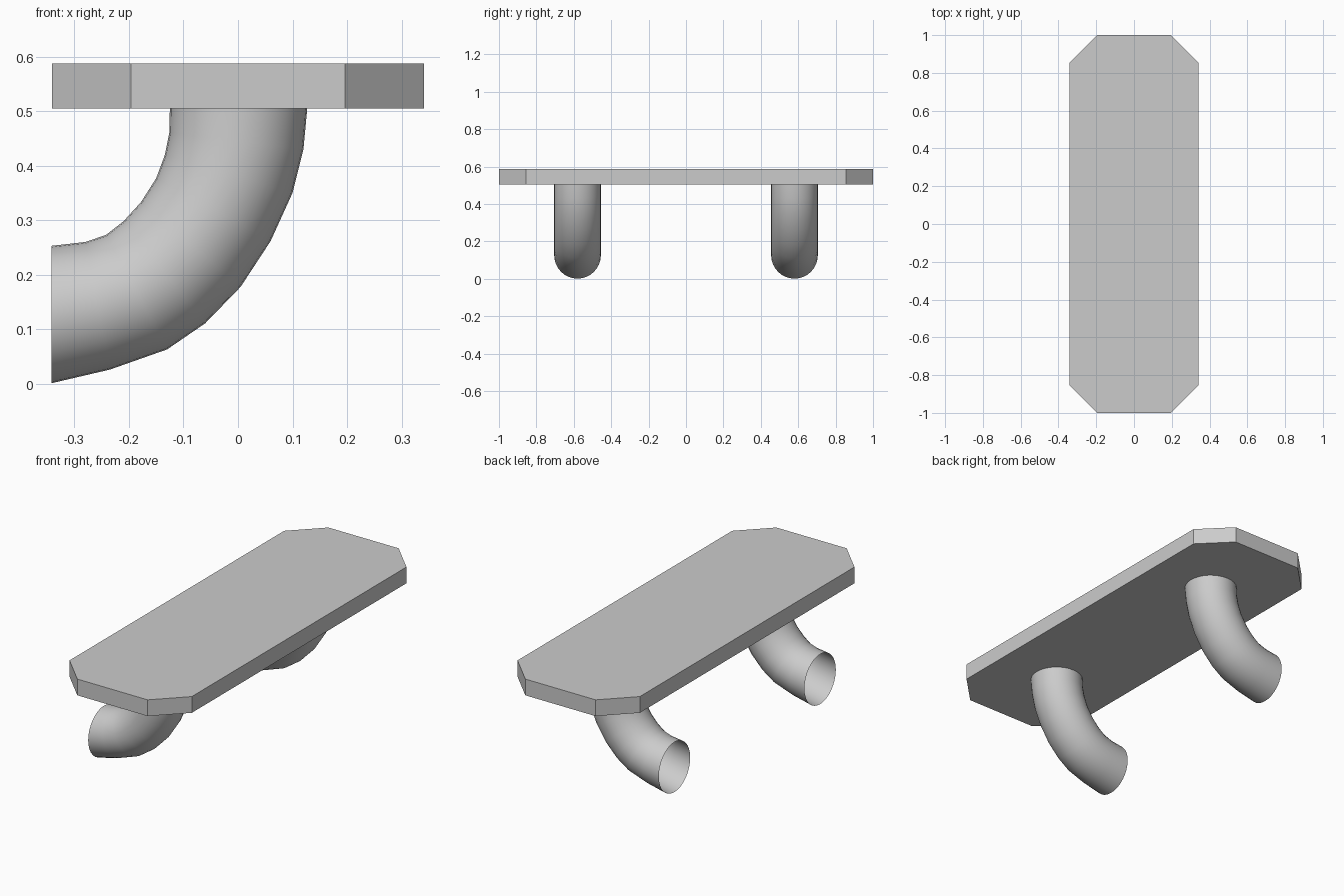
import bpy, bmesh, math
from mathutils import Vector

if "Cube" in bpy.data.objects:
    bpy.data.objects.remove(bpy.data.objects["Cube"])

grey = bpy.data.materials.new("light grey")
grey.diffuse_color = (0.6, 0.6, 0.6, 1)
grey.use_nodes = True
grey.node_tree.nodes["Principled BSDF"].inputs["Base Color"].default_value = grey.diffuse_color


def make_object(name, bm):
    bmesh.ops.recalc_face_normals(bm, faces=bm.faces)
    mesh = bpy.data.meshes.new(name)
    bm.to_mesh(mesh)
    bm.free()
    mesh.materials.append(grey)
    obj = bpy.data.objects.new(name, mesh)
    bpy.context.collection.objects.link(obj)
    return obj


# Flat plate with its four vertical corners cut off
bm = bmesh.new()
bmesh.ops.create_cube(bm, size=1)
for v in bm.verts:
    v.co = (v.co.x * 0.682, v.co.y * 2, 0.546 + v.co.z * 0.082)
upright = [e for e in bm.edges
           if abs(e.verts[0].co.z - e.verts[1].co.z) > 0.01]
bmesh.ops.bevel(bm, geom=upright, offset=0.145, offset_type='OFFSET',
                segments=1, affect='EDGES', profile=0.5)
make_object("plate", bm)

# Bent pipe: inner and outer bend points (x, z) of each ring
BEND = [
    ((-0.342, 0.253), (-0.342, 0.001)),
    ((-0.280, 0.260), (-0.235, 0.026)),
    ((-0.242, 0.273), (-0.130, 0.063)),
    ((-0.210, 0.298), (-0.060, 0.111)),
    ((-0.178, 0.333), (0.005, 0.178)),
    ((-0.150, 0.377), (0.060, 0.262)),
    ((-0.134, 0.420), (0.100, 0.350)),
    ((-0.126, 0.460), (0.120, 0.430)),
    ((-0.125, 0.505), (0.127, 0.505)),
]
SIDES = 32
RADIUS = 0.125


def bent_pipe(name, y):
    """Open thin pipe curving from the plate down to the left side."""
    bm = bmesh.new()
    rings = []
    for inner, outer in BEND:
        a = Vector((inner[0], y, inner[1]))
        b = Vector((outer[0], y, outer[1]))
        mid, half = (a + b) / 2, (b - a) / 2
        ring = []
        for i in range(SIDES):
            t = 2 * math.pi * i / SIDES
            side = Vector((0, RADIUS * math.sin(t), 0))
            ring.append(bm.verts.new(mid + half * math.cos(t) + side))
        rings.append(ring)
    for r, s in zip(rings, rings[1:]):
        for i in range(SIDES):
            j = (i + 1) % SIDES
            bm.faces.new((r[i], r[j], s[j], s[i]))
    # make the open shell face outwards
    bm.normal_update()
    f = bm.faces[:][0]
    first_mid = sum((v.co for v in rings[0]), Vector()) / SIDES
    flip = f.normal.dot(f.calc_center_median() - first_mid) < 0
    obj_faces = bm.faces[:]
    if flip:
        bmesh.ops.reverse_faces(bm, faces=obj_faces)
    obj = make_object(name, bm)
    obj.data.shade_smooth()
    return obj


bent_pipe("front_pipe", -0.58)
bent_pipe("back_pipe", 0.58)
